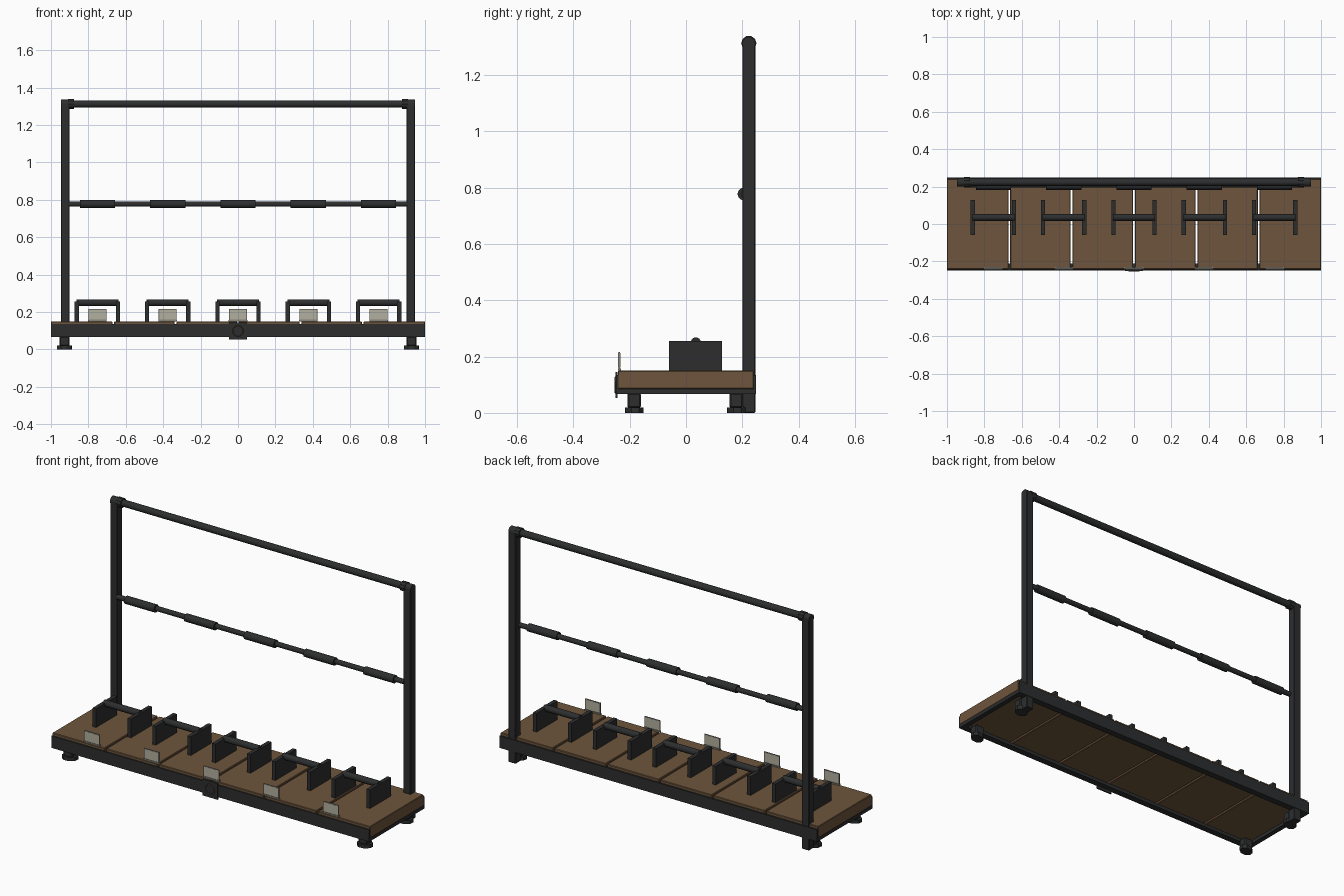
import bpy
import math

default = bpy.data.objects.get("Cube")
if default:
    bpy.data.objects.remove(default, do_unlink=True)


def material(name, colour):
    m = bpy.data.materials.new(name)
    m.use_nodes = True
    m.diffuse_color = (*colour, 1)
    m.node_tree.nodes["Principled BSDF"].inputs["Base Color"].default_value = (*colour, 1)
    return m


BLACK = material("black_metal", (0.026, 0.027, 0.028))
WOOD = material("brown_wood", (0.155, 0.09, 0.045))
CARD = material("pale_card", (0.45, 0.43, 0.35))
HOLDER = material("grey_holder", (0.25, 0.24, 0.2))
BRONZE = material("bronze", (0.13, 0.07, 0.035))


def finish(name, mat, bevel=0):
    ob = bpy.context.object
    ob.name = name
    ob.data.materials.append(mat)
    if bevel:
        mod = ob.modifiers.new("edge", "BEVEL")
        mod.width = bevel
        mod.segments = 1
    return ob


def box(name, mat, x, y, z, bevel=0):
    """Box from (low, high) ranges on each axis."""
    bpy.ops.mesh.primitive_cube_add(size=1, location=[sum(r) / 2 for r in (x, y, z)])
    bpy.context.object.scale = [r[1] - r[0] for r in (x, y, z)]
    bpy.ops.object.transform_apply(location=False, rotation=False, scale=True)
    return finish(name, mat, bevel)


def bar(name, x, y, z, radius, sides=16):
    """Round bar lying along x."""
    bpy.ops.mesh.primitive_cylinder_add(
        vertices=sides, radius=radius, depth=x[1] - x[0],
        location=(sum(x) / 2, y, z), rotation=(0, math.pi / 2, 0))
    bpy.ops.object.shade_smooth_by_angle()
    return finish(name, BLACK)


def around(c, half):
    return (c - half, c + half)


# Wooden deck of six boards with open gaps
edges = [-1 + i / 3 for i in range(7)]
for i in range(6):
    low = edges[i] + (0.005 if i else 0)
    high = edges[i + 1] - (0.005 if i < 5 else 0)
    box(f"deck_board_{i + 1}", WOOD, (low, high), (-0.242, 0.24), (0.085, 0.15), 0.003)

# Angle-iron frame: upright faces, lower flanges and end flanges
for side, s in (("front", -1), ("back", 1)):
    box(f"{side}_rail", BLACK, (-1, 1), sorted((s * 0.24, s * 0.249)), (0.067, 0.135))
    box(f"{side}_flange", BLACK, (-1, 1), sorted((s * 0.212, s * 0.24)), (0.067, 0.085))
for side, s in (("right", -1), ("left", 1)):
    box(f"{side}_end_flange", BLACK, sorted((s * 0.972, s)), (-0.212, 0.212), (0.067, 0.085))

# Feet, posts and pipe fittings
for side, s in (("right", -1), ("left", 1)):
    for end, y in (("front", -0.184), ("back", 0.178)):
        bpy.ops.mesh.primitive_cylinder_add(
            vertices=8, radius=0.04, depth=0.02, location=(s * 0.928, y, 0.01),
            rotation=(0, 0, math.pi / 8))
        pad = finish(f"{side}_{end}_foot_pad", BLACK)
        pad.scale = (1.08, 0.8, 1)
        box(f"{side}_{end}_foot", BLACK, around(s * 0.928, 0.027), around(y, 0.024),
            (0.018, 0.07), 0.005)
    box(f"{side}_post", BLACK, around(s * 0.923, 0.023), (0.2, 0.246), (0, 1.315), 0.003)
    bar(f"{side}_post_cap", around(s * 0.923, 0.023), 0.223, 1.312, 0.023)
    bar(f"{side}_clamp", around(s * 0.894, 0.016), 0.223, 1.312, 0.027, 10)

# Horizontal bars
bar("top_bar", (-0.92, 0.92), 0.223, 1.312, 0.019)
bar("middle_bar", (-0.905, 0.905), 0.208, 0.777, 0.014)

# Five stations: grip, rack and card
for i in range(5):
    c = (i - 2) * 0.376
    n = i + 1
    bar(f"grip_{n}", around(c, 0.094), 0.205, 0.777, 0.022)
    for side, s in (("right", -1), ("left", 1)):
        box(f"rack_{n}_{side}_plate", BLACK, around(c + s * 0.11, 0.011),
            (-0.06, 0.128), (0.15, 0.256))
    bar(f"rack_{n}_bar", around(c, 0.112), 0.035, 0.25, 0.018)
    box(f"card_holder_{n}_base", HOLDER, around(c, 0.05), (-0.242, -0.23), (0.15, 0.157))
    box(f"card_holder_{n}", HOLDER, around(c, 0.048), (-0.2395, -0.234), (0.155, 0.216))
    box(f"card_{n}", CARD, around(c, 0.045), (-0.2405, -0.233), (0.161, 0.213))

# Square front plate with a plain ring
box("front_plate", BLACK, around(0, 0.048), (-0.251, -0.243), (0.052, 0.145))
bpy.ops.mesh.primitive_torus_add(
    major_segments=24, minor_segments=4, major_radius=0.028, minor_radius=0.002,
    location=(0, -0.251, 0.099), rotation=(math.pi / 2, 0, 0))
finish("front_plate_ring", BRONZE)
